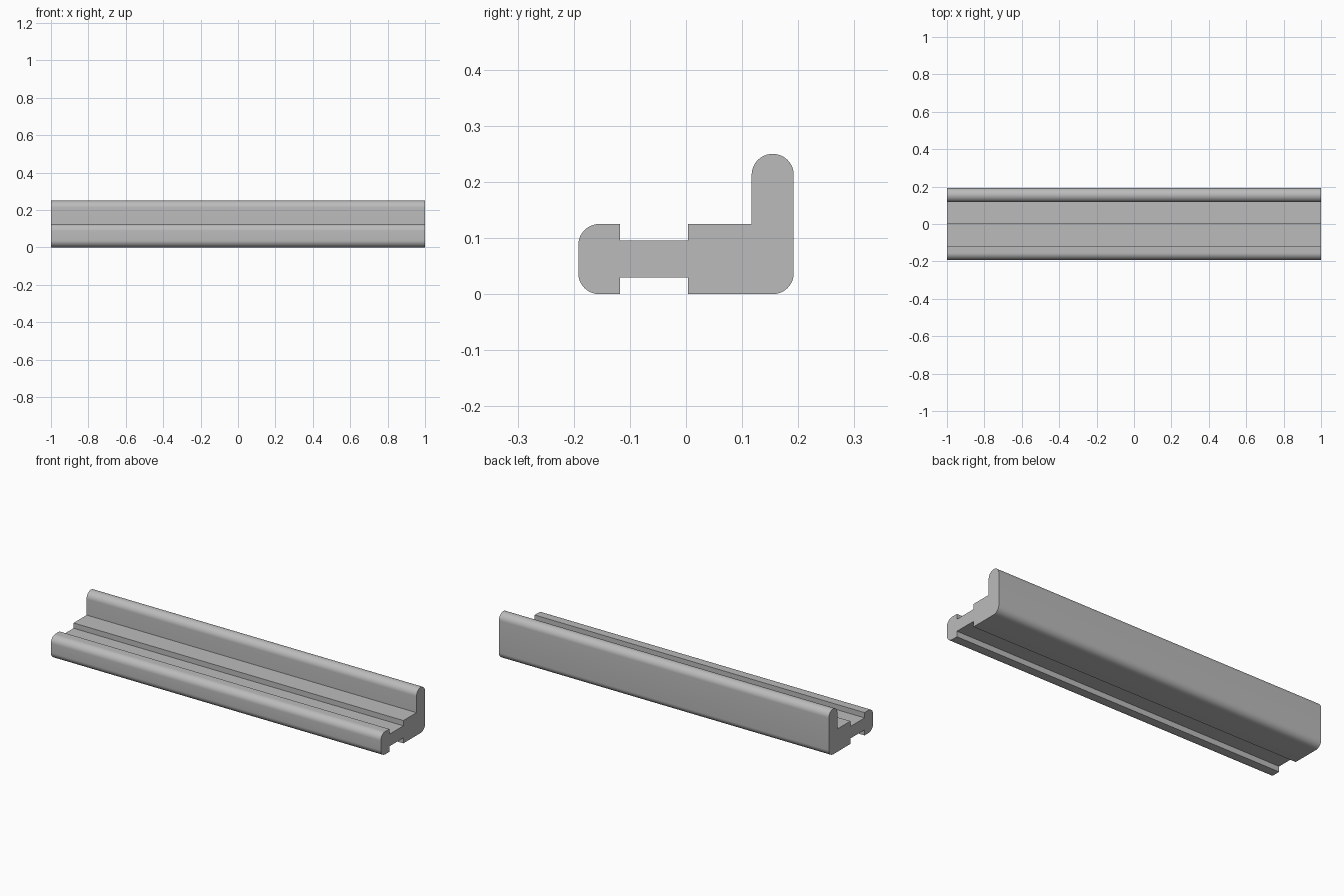
import bpy
import bmesh
from math import radians, sin, cos

cube = bpy.data.objects.get("Cube")
if cube:
    bpy.data.objects.remove(cube, do_unlink=True)

HALF_LENGTH = 1.0
RADIUS = 0.0375
STEPS = 12

grey = bpy.data.materials.new("light_grey")
grey.use_nodes = True
colour = (0.5, 0.5, 0.5, 1)
grey.diffuse_color = colour
grey.node_tree.nodes["Principled BSDF"].inputs["Base Color"].default_value = colour


def arc(y, z, start):
    """Quarter round about a centre, counter-clockwise from start degrees."""
    angles = [radians(start + 90 * i / STEPS) for i in range(STEPS + 1)]
    return [(y + RADIUS * cos(a), z + RADIUS * sin(a)) for a in angles]


# Cross-section: rounded front lip, thin web, stepped base, tall rounded back wall
front, back = -0.192, 0.192
lip, step, wall = -0.118, 0.004, back - 2 * RADIUS
web_low, web_high, deck, top = 0.03, 0.096, 0.125, 0.25
profile = (
    arc(front + RADIUS, RADIUS, 180)
    + [(lip, 0), (lip, web_low), (step, web_low), (step, 0)]
    + arc(back - RADIUS, RADIUS, 270)
    + arc(back - RADIUS, top - RADIUS, 0)
    + arc(back - RADIUS, top - RADIUS, 90)[1:]
    + [(wall, deck), (step, deck), (step, web_high), (lip, web_high), (lip, deck)]
    + arc(front + RADIUS, deck - RADIUS, 90)
)

# Extrude the section along the rail
bm = bmesh.new()
section = bm.faces.new([bm.verts.new((-HALF_LENGTH, y, z)) for y, z in profile])
extruded = bmesh.ops.extrude_face_region(bm, geom=[section], use_keep_orig=True)
moved = [v for v in extruded["geom"] if isinstance(v, bmesh.types.BMVert)]
bmesh.ops.translate(bm, verts=moved, vec=(2 * HALF_LENGTH, 0, 0))
bmesh.ops.recalc_face_normals(bm, faces=bm.faces)

mesh = bpy.data.meshes.new("rail")
bm.to_mesh(mesh)
bm.free()
mesh.materials.append(grey)
rail = bpy.data.objects.new("rail", mesh)
bpy.context.collection.objects.link(rail)

# Smooth the rounded edges, keep the steps sharp
bpy.ops.object.select_all(action="DESELECT")
rail.select_set(True)
bpy.context.view_layer.objects.active = rail
bpy.ops.object.shade_smooth_by_angle(angle=radians(30))
